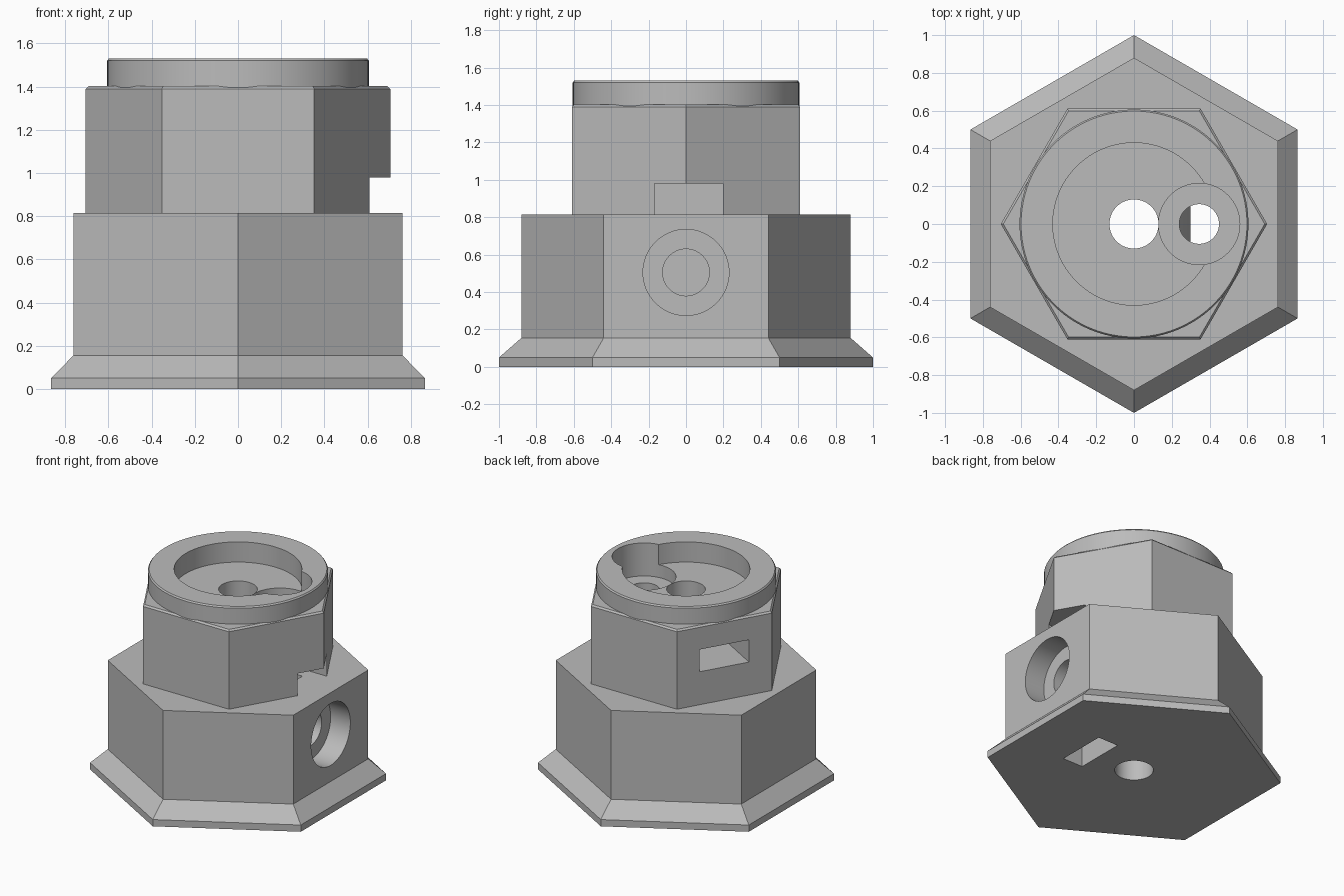
import bpy
import bmesh
from math import cos, sin, pi, radians
from mathutils import Matrix, Vector

if "Cube" in bpy.data.objects:
    bpy.data.objects.remove(bpy.data.objects["Cube"], do_unlink=True)

grey = bpy.data.materials.new("plain grey")
grey.use_nodes = True
colour = (0.5, 0.5, 0.5, 1)
grey.diffuse_color = colour
grey.node_tree.nodes["Principled BSDF"].inputs["Base Color"].default_value = colour


def finish(bm, name):
    bmesh.ops.recalc_face_normals(bm, faces=bm.faces)
    mesh = bpy.data.meshes.new(name)
    bm.to_mesh(mesh)
    bm.free()
    mesh.materials.append(grey)
    obj = bpy.data.objects.new(name, mesh)
    bpy.context.collection.objects.link(obj)
    return obj


def stack(name, sides, sections, turn=0.0, matrix=None):
    """Solid from regular polygon sections given as (radius, height)."""
    bm = bmesh.new()
    rings = []
    for r, z in sections:
        angles = [turn + 2 * pi * i / sides for i in range(sides)]
        rings.append([bm.verts.new((r * cos(a), r * sin(a), z)) for a in angles])
    bm.faces.new(rings[0])
    bm.faces.new(rings[-1])
    for low, high in zip(rings, rings[1:]):
        for i in range(sides):
            j = (i + 1) % sides
            bm.faces.new((low[i], low[j], high[j], high[i]))
    if matrix:
        bm.transform(matrix)
    return finish(bm, name)


def drill(radius, start, end, x=0.0):
    return stack("drill", 64, [(radius, start), (radius, end)],
                 matrix=Matrix.Translation((x, 0, 0)))


def side_drill(radius, start, end, z):
    place = Matrix.Translation((0, 0, z)) @ Matrix.Rotation(pi / 2, 4, "Y")
    return stack("side drill", 64, [(radius, start), (radius, end)], matrix=place)


def slot(low, high, turn=0.0):
    low, high = Vector(low), Vector(high)
    bm = bmesh.new()
    bmesh.ops.create_cube(bm, size=1)
    bm.transform(Matrix.Rotation(turn, 4, "Z") @ Matrix.Translation((low + high) / 2)
                 @ Matrix.Diagonal((*(high - low), 1)))
    return finish(bm, "slot")


def shaft(profile, half_width):
    """Profile in x and z, extruded across y."""
    bm = bmesh.new()
    face = bm.faces.new([bm.verts.new((x, -half_width, z)) for x, z in profile])
    extruded = bmesh.ops.extrude_face_region(bm, geom=[face])["geom"]
    verts = [v for v in extruded if isinstance(v, bmesh.types.BMVert)]
    bmesh.ops.translate(bm, verts=verts, vec=(0, 2 * half_width, 0))
    return finish(bm, "shaft")


def cut(obj, cutters):
    bpy.context.view_layer.objects.active = obj
    for cutter in cutters:
        mod = obj.modifiers.new("cut", "BOOLEAN")
        mod.operation = "DIFFERENCE"
        mod.solver = "EXACT"
        mod.object = cutter
        bpy.ops.object.modifier_apply(modifier=mod.name)
        bpy.data.objects.remove(cutter, do_unlink=True)


OFFSET = 0.345  # second vertical hole

# Flared hexagonal base with a side port and a nut slot from below
base = stack("base", 6, [(1, 0), (1, 0.05), (0.88, 0.155), (0.88, 0.815)], pi / 6)
cut(base, [
    drill(0.13, -0.1, 1),
    side_drill(0.23, 0.6, 1, 0.505),
    side_drill(0.125, 0.2, 0.7, 0.505),
    slot((0.30, -0.185, -0.1), (0.465, 0.185, 0.69)),
    shaft([(0.31, -0.1), (0.31, 0.65), (0.24, 0.815), (0.24, 0.9),
           (0.455, 0.9), (0.455, -0.1)], 0.106),
])

# Upper hexagonal housing with two nut slots
housing = stack("upper_housing", 6, [(0.705, 0.815), (0.705, 1.39), (0.692, 1.402)])
cut(housing, [
    drill(0.13, 0.7, 1.6),
    drill(0.43, 1.38, 1.6),
    drill(0.215, 1.285, 1.6, OFFSET),
    drill(0.105, 0.7, 1.6, OFFSET),
    slot((OFFSET - 0.185, -0.168, 0.7), (0.9, 0.198, 0.98)),
    slot((-0.19, -0.183, 1.06), (0.9, 0.183, 1.225), radians(150)),
])

# Round rim on top
rim = stack("top_rim", 96, [(0.606, 1.39), (0.606, 1.52), (0.598, 1.53)])
cut(rim, [drill(0.43, 1.3, 1.6), drill(0.215, 1.3, 1.6, OFFSET)])

# Smooth the round walls, keep the edges crisp
for obj in (base, housing, rim):
    bpy.ops.object.select_all(action="DESELECT")
    obj.select_set(True)
    bpy.context.view_layer.objects.active = obj
    bpy.ops.object.shade_smooth_by_angle(angle=radians(25))
